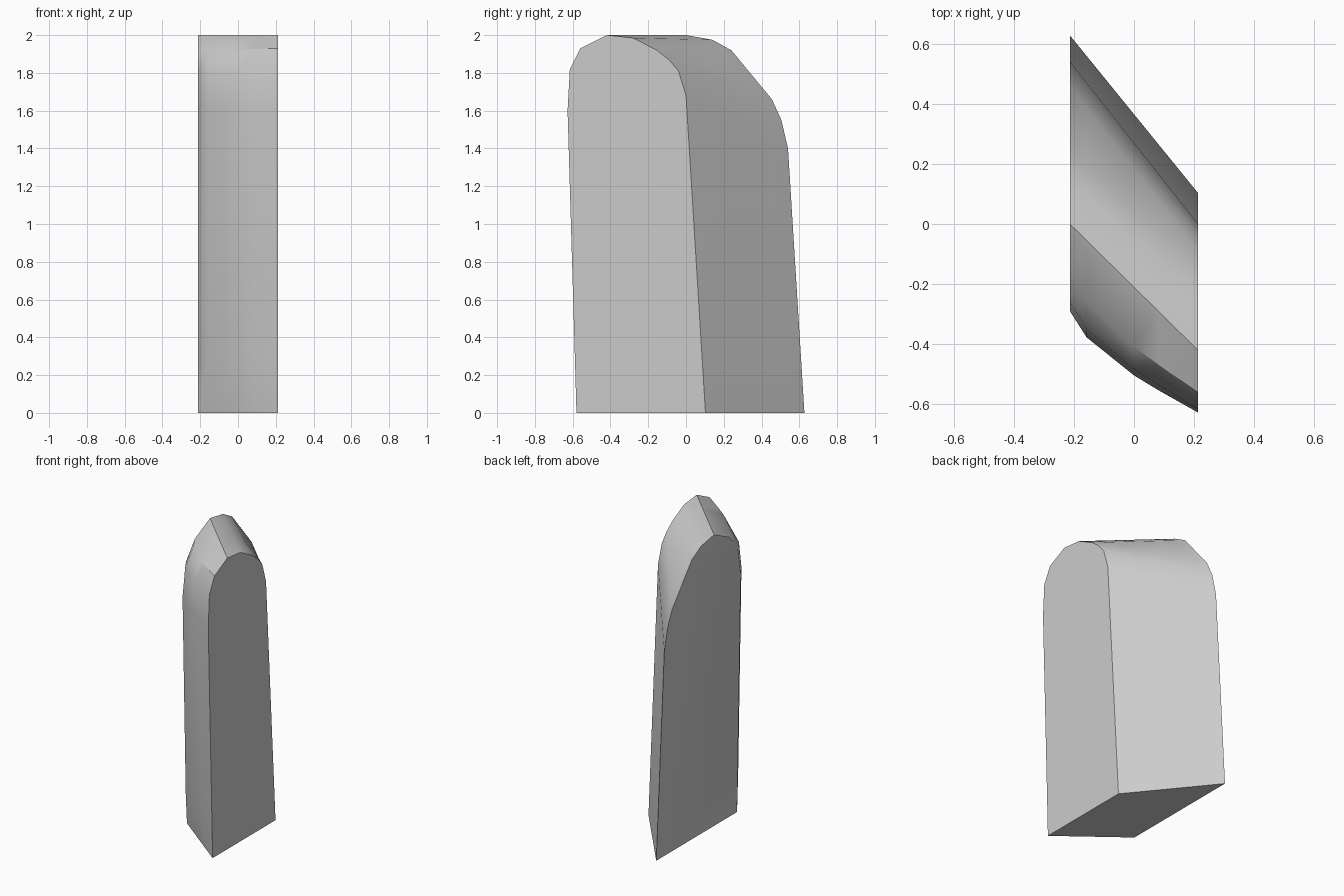
import bpy
import bmesh

cube = bpy.data.objects.get("Cube")
if cube:
    bpy.data.objects.remove(cube, do_unlink=True)

HALF_WIDTH = 0.213

# Matching arch outlines of the two flat sides, front foot over the ridge to back foot: (y, z)
SIDE_LOW_X = [(-.25, 0), (-.256, .25), (-.29, 1.62), (-.26, 1.8), (-.165, 1.92), (0, 2),
              (.14, 1.975), (.24, 1.92), (.455, 1.66), (.505, 1.55), (.54, 1.4), (.627, 0)]
SIDE_HIGH_X = [(-.58, 0), (-.587, .25), (-.627, 1.6), (-.615, 1.82), (-.56, 1.93), (-.42, 2),
               (-.28, 1.985), (-.155, 1.92), (-.09, 1.87), (-.04, 1.81), (0, 1.68), (.103, 0)]

# Cross stations between the sides: (fraction, forward bulge of the front)
STATIONS = [(0, 0), (.13, .043), (.5, .045), (.69, .03), (1, 0)]
BULGED_ROWS = range(1, 5)


def section(bm, t, bulge):
    """One ring of the slab, blended between the two side outlines."""
    ring = []
    for i, ((y0, z0), (y1, z1)) in enumerate(zip(SIDE_LOW_X, SIDE_HIGH_X)):
        y = y0 + (y1 - y0) * t - (bulge if i in BULGED_ROWS else 0)
        ring.append(bm.verts.new((HALF_WIDTH * (2 * t - 1), y, z0 + (z1 - z0) * t)))
    return ring


# Loft the slab and cap both sides; wrapping each ring closes the underside
bm = bmesh.new()
rings = [section(bm, t, b) for t, b in STATIONS]
for a, b in zip(rings, rings[1:]):
    for i in range(len(a)):
        j = (i + 1) % len(a)
        bm.faces.new((a[i], a[j], b[j], b[i]))
bm.faces.new(rings[0])
bm.faces.new(rings[-1])
bmesh.ops.recalc_face_normals(bm, faces=bm.faces)

mesh = bpy.data.meshes.new("stone_slab")
bm.to_mesh(mesh)
bm.free()
slab = bpy.data.objects.new("stone_slab", mesh)
bpy.context.collection.objects.link(slab)

# Plain grey stone
grey = bpy.data.materials.new("light_grey")
grey.use_nodes = True
color = (.6, .6, .6, 1)
grey.diffuse_color = color
grey.node_tree.nodes["Principled BSDF"].inputs["Base Color"].default_value = color
mesh.materials.append(grey)

# Soft arch with crisp side edges
bpy.ops.object.select_all(action="DESELECT")
slab.select_set(True)
bpy.context.view_layer.objects.active = slab
bpy.ops.object.shade_smooth_by_angle(angle=.6)
